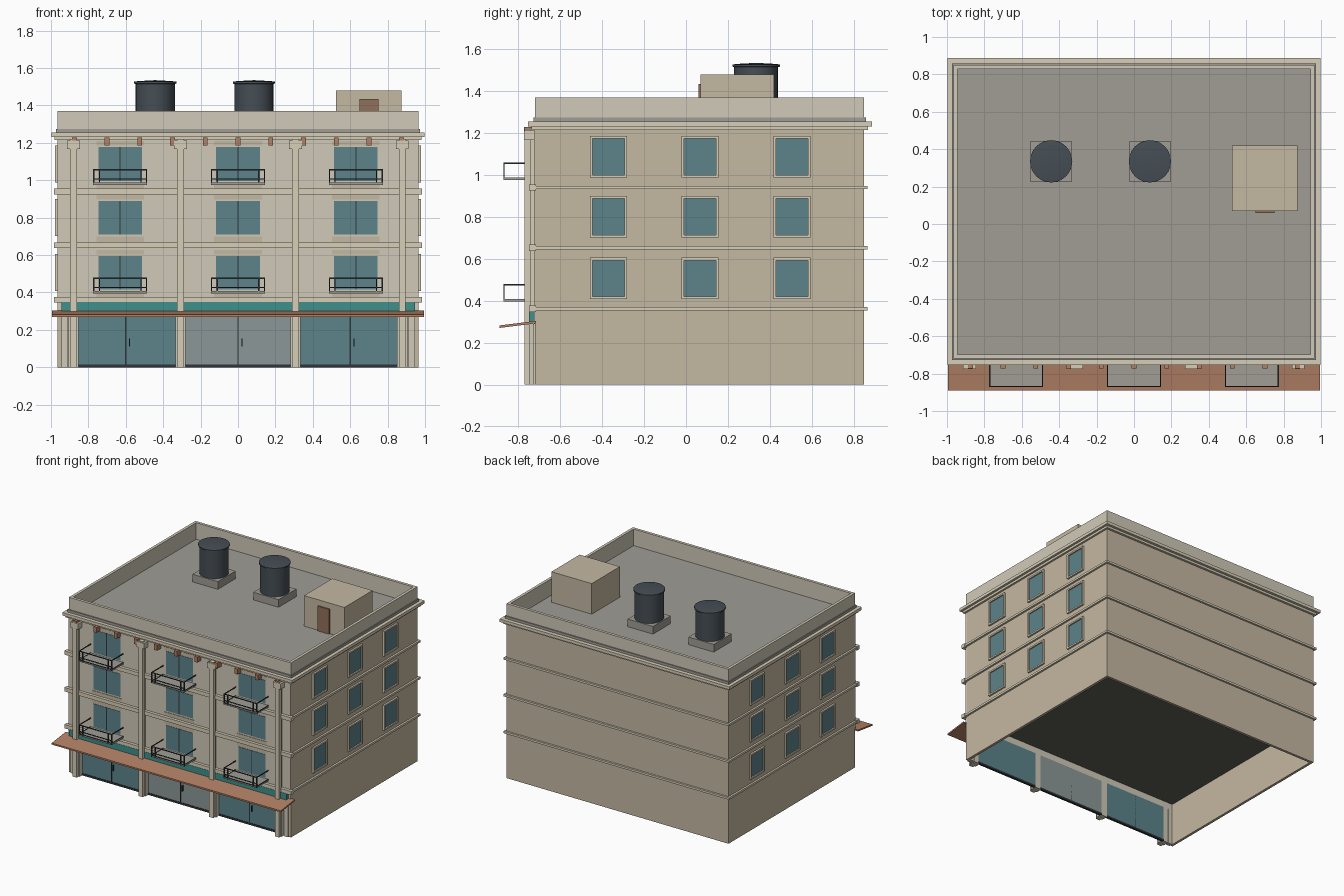
import bpy, bmesh, math
from mathutils import Matrix, Vector

if "Cube" in bpy.data.objects:
    bpy.data.objects.remove(bpy.data.objects["Cube"])


def material(name, rgb):
    m = bpy.data.materials.new(name)
    m.diffuse_color = (*rgb, 1)
    m.use_nodes = True
    m.node_tree.nodes["Principled BSDF"].inputs["Base Color"].default_value = m.diffuse_color
    return m


TAN = material("tan_wall", (0.56, 0.48, 0.36))
CREAM = material("cream_plaster", (0.63, 0.59, 0.48))
TRIM = material("pale_trim", (0.68, 0.62, 0.48))
ROOF = material("roof_grey", (0.35, 0.34, 0.30))
SLAB = material("dark_slab", (0.12, 0.12, 0.10))
GLASS = material("teal_glass", (0.11, 0.23, 0.26))
SHOP = material("grey_glass", (0.26, 0.31, 0.31))
BROWN = material("terracotta", (0.45, 0.22, 0.13))
DOOR = material("door_brown", (0.28, 0.16, 0.10))
SIGN = material("sign_teal", (0.05, 0.28, 0.26))
METAL = material("dark_metal", (0.03, 0.035, 0.04))
TANK = material("tank_plastic", (0.06, 0.075, 0.09))


def finish(name, bm, mat):
    me = bpy.data.meshes.new(name)
    bm.to_mesh(me)
    bm.free()
    me.materials.append(mat)
    ob = bpy.data.objects.new(name, me)
    bpy.context.collection.objects.link(ob)
    return ob


def boxes(name, mat, *bounds):
    """One object from boxes given as (x0, x1, y0, y1, z0, z1)."""
    bm = bmesh.new()
    for x0, x1, y0, y1, z0, z1 in bounds:
        c = Vector((x0 + x1, y0 + y1, z0 + z1)) / 2
        s = (abs(x1 - x0), abs(y1 - y0), abs(z1 - z0), 1)
        bmesh.ops.create_cube(bm, size=1, matrix=Matrix.Translation(c) @ Matrix.Diagonal(s))
    return finish(name, bm, mat)


def ring(name, mat, x, y0, y1, t, z0, z1):
    """Rectangular band around the building, thickness t inwards."""
    return boxes(name, mat, (-x, x, y0, y0 + t, z0, z1), (-x, x, y1 - t, y1, z0, z1),
                 (-x, -x + t, y0 + t, y1 - t, z0, z1), (x - t, x, y0 + t, y1 - t, z0, z1))


W, F, B = 0.965, -0.72, 0.85          # half width, front, back
BAYS = (-0.63, 0, 0.63)
FLOORS = (0.415, 0.71, 0.997)         # window sill heights

# Main walls: open ground floor, closed upper storeys
boxes("ground_walls", TAN, (-W, -W + 0.02, F, B, 0, 0.34), (W - 0.02, W, F, B, 0, 0.34),
      (-W + 0.02, W - 0.02, B - 0.02, B, 0, 0.34))
boxes("upper_walls", TAN, (-W, W, F, B, 0.34, 1.235))
boxes("ground_ceiling", SLAB, (-W + 0.02, W - 0.02, F, B - 0.02, 0.33, 0.341))
boxes("front_facade", CREAM, (-W, W, F - 0.005, F + 0.01, 0.29, 1.22))

# Roof, cornice and parapet
boxes("roof", ROOF, (-W + 0.01, W - 0.01, F + 0.01, B - 0.01, 1.23, 1.24))
ring("cornice_lower", TRIM, 0.98, F - 0.018, B + 0.018, 0.03, 1.215, 1.232)
ring("cornice_upper", TRIM, 0.998, F - 0.035, B + 0.038, 0.05, 1.232, 1.255)
ring("parapet_base", ROOF, 0.972, F - 0.008, B + 0.008, 0.022, 1.255, 1.275)
ring("parapet", CREAM, W, F, B, 0.022, 1.235, 1.37)

# Floor bands: thin round sides and back, thicker on the front
for i, z in enumerate((0.362, 0.652, 0.94)):
    boxes(f"floor_band_{i}", TRIM, (-0.98, -W, F, B + 0.015, z - 0.008, z + 0.008),
          (W, 0.98, F, B + 0.015, z - 0.008, z + 0.008),
          (-W, W, B, B + 0.015, z - 0.008, z + 0.008))
    boxes(f"front_band_{i}", TRIM, (-0.985, 0.985, F - 0.028, F + 0.005, z - 0.015, z + 0.015))

# Side windows with raised frames
for sx, side in ((-1, "left"), (1, "right")):
    for i, y in enumerate((-0.37, 0.067, 0.505)):
        for j, z in enumerate(FLOORS):
            a, b, h, t = y - 0.088, y + 0.088, z + 0.19, 0.012
            z -= 0.008
            x0, x1 = sx * (W - 0.005), sx * (W + 0.014)
            boxes(f"{side}_window_frame_{i}{j}", TRIM, (x0, x1, a, a + t, z, h), (x0, x1, b - t, b, z, h),
                  (x0, x1, a + t, b - t, z, z + t), (x0, x1, a + t, b - t, h - t, h))
            boxes(f"{side}_window_glass_{i}{j}", GLASS,
                  (x0, sx * (W + 0.004), a + t, b - t, z + t, h - t))

# Front windows, lintels, sills
for i, x in enumerate(BAYS):
    for j, z in enumerate(FLOORS):
        a, b, h = x - 0.117, x + 0.117, z + 0.18
        boxes(f"front_window_glass_{i}{j}", GLASS, (a, b, F - 0.008, F, z, h))
        boxes(f"front_window_mullion_{i}{j}", METAL, (x - 0.003, x + 0.003, F - 0.011, F, z, h))
        boxes(f"front_window_lintel_{i}{j}", TAN, (a - 0.01, b + 0.01, F - 0.009, F, h + 0.008, h + 0.032),
              (a - 0.01, b + 0.01, F - 0.009, F, z - 0.04, z - 0.012))

# Balconies on the first and third upper floors
YB = -0.872
for i, x in enumerate(BAYS):
    for j, z in enumerate((0.395, 0.975)):
        a, b, t = x - 0.144, x + 0.144, 0.006
        boxes(f"balcony_slab_{i}{j}", ROOF, (a, b, YB, F, z, z + 0.012))
        parts = []
        for r in (0.014, 0.084):
            zz = z + r
            parts += [(a, b, YB, YB + t, zz - t, zz), (a, a + t, YB, F, zz - t, zz),
                      (b - t, b, YB, F, zz - t, zz)]
        parts.append((a, b, YB, YB + t, z + 0.03, z + 0.034))
        parts += [(p, p + t, YB, YB + t, z, z + 0.084) for p in (a, a + 0.03, b - 0.036, b - t)]
        boxes(f"balcony_railing_{i}{j}", METAL, *parts)

# Columns with ground pilasters and capitals
for i, x in enumerate((-0.88, -0.307, 0.307, 0.878)):
    boxes(f"column_{i}", TRIM, (x - 0.018, x + 0.018, -0.77, -0.742, 0, 1.22),
          (x - 0.01, x + 0.01, -0.742, F, 0.34, 1.22))
    boxes(f"pilaster_{i}", CREAM, (x - 0.027, x + 0.027, -0.75, -0.70, 0, 0.29))
    boxes(f"capital_{i}", TRIM, (x - 0.034, x + 0.034, -0.774, F, 1.168, 1.212))
boxes("corner_posts", CREAM, *[(s * 0.91, s * 0.945, F - 0.01, F + 0.02, 0, 0.29) for s in (-1, 1)])

# Cornice brackets
for i in range(-5, 6):
    x = i * 0.175
    boxes(f"cornice_bracket_{i + 5}", BROWN, (x - 0.013, x + 0.013, -0.773, F, 1.185, 1.228))

# Blank shop sign and sloping canopy
boxes("sign_band", SIGN, (-0.945, 0.945, -0.75, F, 0.298, 0.35))
bm = bmesh.new()
profile = [(-0.89, 0.27), (-0.715, 0.292), (-0.715, 0.304), (-0.89, 0.282)]
face = bm.faces.new([bm.verts.new((-0.995, y, z)) for y, z in profile])
out = bmesh.ops.extrude_face_region(bm, geom=[face])
bmesh.ops.translate(bm, vec=(1.99, 0, 0), verts=[v for v in out["geom"] if isinstance(v, bmesh.types.BMVert)])
bmesh.ops.recalc_face_normals(bm, faces=bm.faces)
finish("canopy", bm, BROWN)

# Shopfronts with double doors
for i, (a, b, mat) in enumerate(((-0.865, -0.335, GLASS), (-0.285, 0.285, SHOP), (0.335, 0.865, GLASS))):
    c = (a + b) / 2
    boxes(f"shopfront_{i}", mat, (a, b, -0.712, -0.70, 0.015, 0.28))
    boxes(f"shopfront_frame_{i}", METAL, (a, b, -0.716, -0.698, 0, 0.015),
          (c - 0.003, c + 0.003, -0.715, -0.70, 0.015, 0.28),
          (c + 0.018, c + 0.023, -0.724, -0.712, 0.11, 0.155))
boxes("shop_lintel", CREAM, (-W + 0.02, W - 0.02, F, -0.70, 0.28, 0.33))

# Roof stair room
boxes("stair_room", TAN, (0.525, 0.875, 0.07, 0.42, 1.24, 1.48))
boxes("stair_door", DOOR, (0.65, 0.75, 0.06, 0.075, 1.24, 1.435))

# Water tanks on pads: lathed profile with rim and shallow lid
tank_profile = [(0, 1.295), (0.105, 1.295), (0.105, 1.515), (0.113, 1.517),
                (0.113, 1.527), (0.09, 1.53), (0, 1.535)]
for i, x in enumerate((-0.443, 0.085)):
    boxes(f"tank_pad_{i}", ROOF, (x - 0.11, x + 0.11, 0.225, 0.445, 1.24, 1.30))
    bm = bmesh.new()
    vs = [bm.verts.new((r, 0, z)) for r, z in tank_profile]
    es = [bm.edges.new(p) for p in zip(vs, vs[1:])]
    bmesh.ops.spin(bm, geom=vs + es, cent=(0, 0, 0), axis=(0, 0, 1), angle=2 * math.pi, steps=24)
    bmesh.ops.remove_doubles(bm, verts=bm.verts, dist=0.0005)
    bmesh.ops.recalc_face_normals(bm, faces=bm.faces)
    tank = finish(f"water_tank_{i}", bm, TANK)
    tank.location = (x, 0.335, 0)
    bpy.ops.object.select_all(action='DESELECT')
    tank.select_set(True)
    bpy.context.view_layer.objects.active = tank
    bpy.ops.object.shade_smooth_by_angle(angle=math.radians(35))
